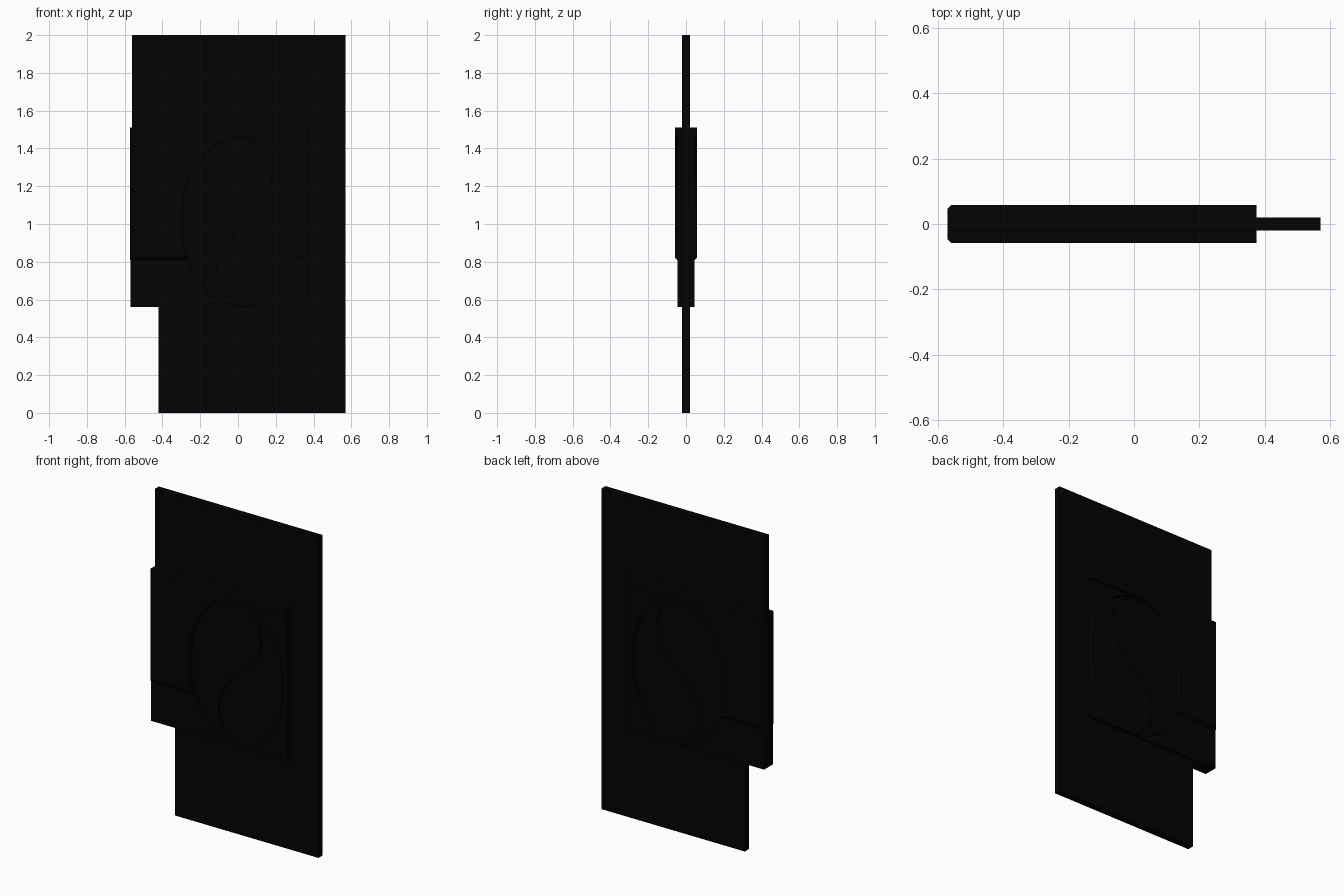
import bpy, bmesh, math

if "Cube" in bpy.data.objects:
    bpy.data.objects.remove(bpy.data.objects["Cube"])

black = bpy.data.materials.new("matte_black")
black.diffuse_color = (0.001, 0.001, 0.001, 1)
black.use_nodes = True
black.node_tree.nodes["Principled BSDF"].inputs["Base Color"].default_value = black.diffuse_color


def prism(name, pts, half, chamfer=None, width=0.012):
    """Extrude an x-z outline to y = +-half; chamfer edges picked by a rule."""
    bm = bmesh.new()
    face = bm.faces.new([bm.verts.new((x, -half, z)) for x, z in pts])
    ext = bmesh.ops.extrude_face_region(bm, geom=[face])
    verts = [v for v in ext["geom"] if isinstance(v, bmesh.types.BMVert)]
    bmesh.ops.translate(bm, vec=(0, 2 * half, 0), verts=verts)
    bmesh.ops.recalc_face_normals(bm, faces=bm.faces)
    if chamfer:
        edges = [e for e in bm.edges
                 if abs(e.verts[0].co.y - e.verts[1].co.y) < 1e-5
                 and chamfer(*[v.co for v in e.verts])]
        bmesh.ops.bevel(bm, geom=edges, offset=width, segments=1,
                        affect="EDGES", profile=0.5)
    me = bpy.data.meshes.new(name)
    bm.to_mesh(me)
    bm.free()
    me.materials.append(black)
    ob = bpy.data.objects.new(name, me)
    bpy.context.collection.objects.link(ob)
    return ob


def cut(ob, cutter):
    m = ob.modifiers.new("cut", "BOOLEAN")
    m.operation, m.object, m.solver = "DIFFERENCE", cutter, "EXACT"


def oval(inset=0.0, a0=90, a1=450, n=40):
    """Tall oval outline with slightly flattened flanks, between two angles."""
    pts = []
    for i in range(n + 1):
        a = math.radians(a0 + (a1 - a0) * i / n)
        pts.append((0.02 + min(0.316, max(-0.316, 0.326 * math.cos(a)))
                    * (1 - inset / 0.316),
                    1.015 + (0.45 - inset) * math.sin(a)))
    return pts


def smooth(pts, steps=6):
    """Catmull-Rom curve through the points."""
    p = [pts[0]] + pts + [pts[-1]]
    out = []
    for i in range(1, len(p) - 2):
        for k in range(steps):
            t = k / steps
            out.append(tuple(
                0.5 * (2 * b + (c - a) * t + (2 * a - 5 * b + 4 * c - d) * t * t
                       + (3 * b - a - 3 * c + d) * t ** 3)
                for a, b, c, d in zip(p[i - 1], p[i], p[i + 1], p[i + 2])))
    return out + [pts[-1]]


# Thin main panel with the notched lower corner
prism("panel", [(-0.42, 0), (0.57, 0), (0.57, 2), (-0.56, 2),
                (-0.56, 0.58), (-0.42, 0.58)], 0.02)

# Hidden cutter for the oval opening
cutter = prism("oval_cutter", oval()[:-1], 0.2)
cutter.hide_render = True
cutter.hide_set(True)

# Square housing clamped on both sides of the panel
housing = prism("housing", [(-0.57, 0.56), (0.374, 0.56),
                            (0.374, 1.508), (-0.57, 1.508)], 0.044)
cut(housing, cutter)

# Thicker cover on the left, running along the top edge; chamfered left and below
cover = prism("cover", [(-0.571, 0.81), (0.02, 0.81), (0.02, 1.46),
                        (0.375, 1.46), (0.375, 1.51), (-0.571, 1.51)], 0.058,
              lambda a, b: max(a.x, b.x) < -0.57 or max(a.z, b.z) < 0.82)
cut(cover, cutter)

# Two recessed oval halves split by an S-shaped line
s_curve = smooth([(0.04, 1.457), (0.12, 1.41), (0.175, 1.31), (0.175, 1.18),
                  (0.1, 1.07), (-0.02, 0.96), (-0.09, 0.85), (-0.11, 0.76),
                  (-0.08, 0.65), (0.01, 0.575)])
gap = 0.003
left = oval(0.004, 90, 268, 24) + [(x - gap, z) for x, z in reversed(s_curve)]
right = oval(0.004, 84, -90, 24) + [(x + gap, z) for x, z in reversed(s_curve)]
prism("left_half", left, 0.034)
prism("right_half", right, 0.026)
